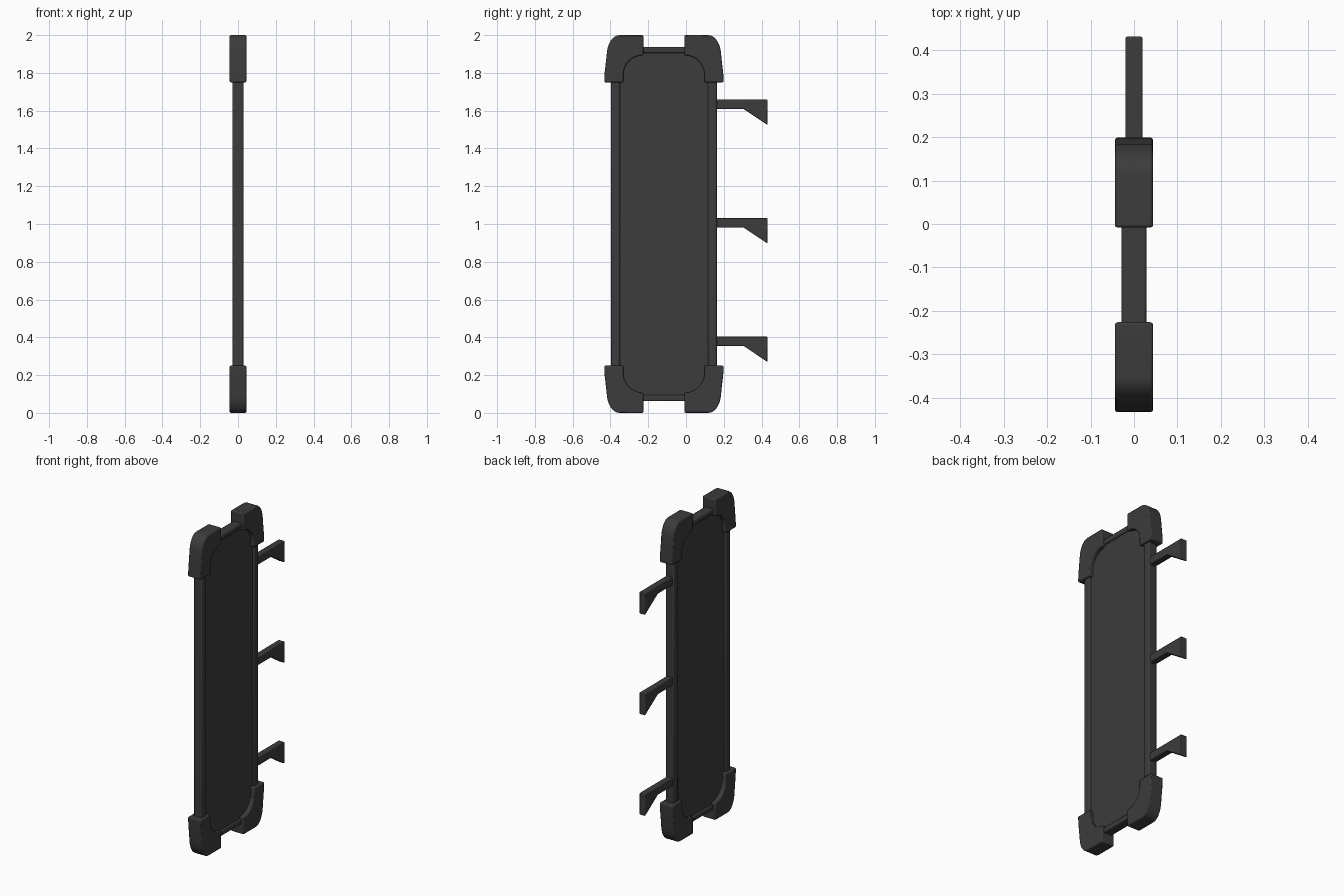
import bpy, bmesh, math

cube = bpy.data.objects.get("Cube")
if cube:
    bpy.data.objects.remove(cube, do_unlink=True)

mat = bpy.data.materials.new("dark grey")
mat.use_nodes = True
colour = (0.045, 0.045, 0.045, 1)
mat.diffuse_color = colour
mat.node_tree.nodes["Principled BSDF"].inputs["Base Color"].default_value = colour

MID_Y, MID_Z = -0.117, 1.0


def plate(name, profile, half, bevel=0.0, segments=2):
    """Extrude a (y, z) profile symmetrically along x and soften its edges."""
    bm = bmesh.new()
    face = bm.faces.new([bm.verts.new((-half, y, z)) for y, z in profile])
    ext = bmesh.ops.extrude_face_region(bm, geom=[face])
    verts = [v for v in ext["geom"] if isinstance(v, bmesh.types.BMVert)]
    bmesh.ops.translate(bm, verts=verts, vec=(2 * half, 0, 0))
    bmesh.ops.recalc_face_normals(bm, faces=bm.faces)
    mesh = bpy.data.meshes.new(name)
    bm.to_mesh(mesh)
    bm.free()
    mesh.materials.append(mat)
    obj = bpy.data.objects.new(name, mesh)
    bpy.context.collection.objects.link(obj)
    if bevel:
        mod = obj.modifiers.new("soft edges", "BEVEL")
        mod.width, mod.segments = bevel, segments
        mod.limit_method, mod.angle_limit = "ANGLE", math.radians(35)
    bpy.ops.object.select_all(action="DESELECT")
    obj.select_set(True)
    bpy.context.view_layer.objects.active = obj
    bpy.ops.object.shade_smooth_by_angle(angle=math.radians(35))
    return obj


def box(y0, y1, z0, z1):
    return [(y0, z0), (y1, z0), (y1, z1), (y0, z1)]


def arc(cy, cz, ry, rz, start, end, steps=8):
    angles = [math.radians(start + (end - start) * i / steps) for i in range(steps + 1)]
    return [(cy + ry * math.cos(a), cz + rz * math.sin(a)) for a in angles]


# Recessed panel
plate("panel", box(-0.36, 0.125, 0.09, 1.915), 0.018)

# Frame rails
for side, name in ((-1, "front_rail"), (1, "back_rail")):
    ys = sorted((MID_Y + side * 0.233, MID_Y + side * 0.28))
    plate(name, box(*ys, 0.08, 1.92), 0.029, 0.008)
for side, name in ((-1, "bottom_rail"), (1, "top_rail")):
    zs = sorted((MID_Z + side * 0.906, MID_Z + side * 0.938))
    plate(name, box(-0.34, 0.105, *zs), 0.029, 0.006)

# Corner guards: one outline, mirrored to all four corners
outer = [(0.316, 0.75), (0.314, 0.80), (0.308, 0.85)]
outer += arc(0.235, 0.89, 0.068, 0.11, 5, 90)
inner = arc(0.109, 0.79, 0.106, 0.104, 90, 0)
outline = outer + [(0.109, 1.0)] + inner + [(0.215, 0.75)]
for sy, yname in ((-1, "front"), (1, "back")):
    for sz, zname in ((-1, "bottom"), (1, "top")):
        plate(f"{zname}_{yname}_corner_guard",
              [(MID_Y + sy * y, MID_Z + sz * z) for y, z in outline], 0.044, 0.006)

# Hooks on the back rail
for top, name in ((1.659, "top"), (1.032, "middle"), (0.405, "bottom")):
    hook = [(0.15, top), (0.431, top), (0.431, top - 0.135),
            (0.304, top - 0.05), (0.15, top - 0.05)]
    plate(f"{name}_hook", hook, 0.02, 0.004)
